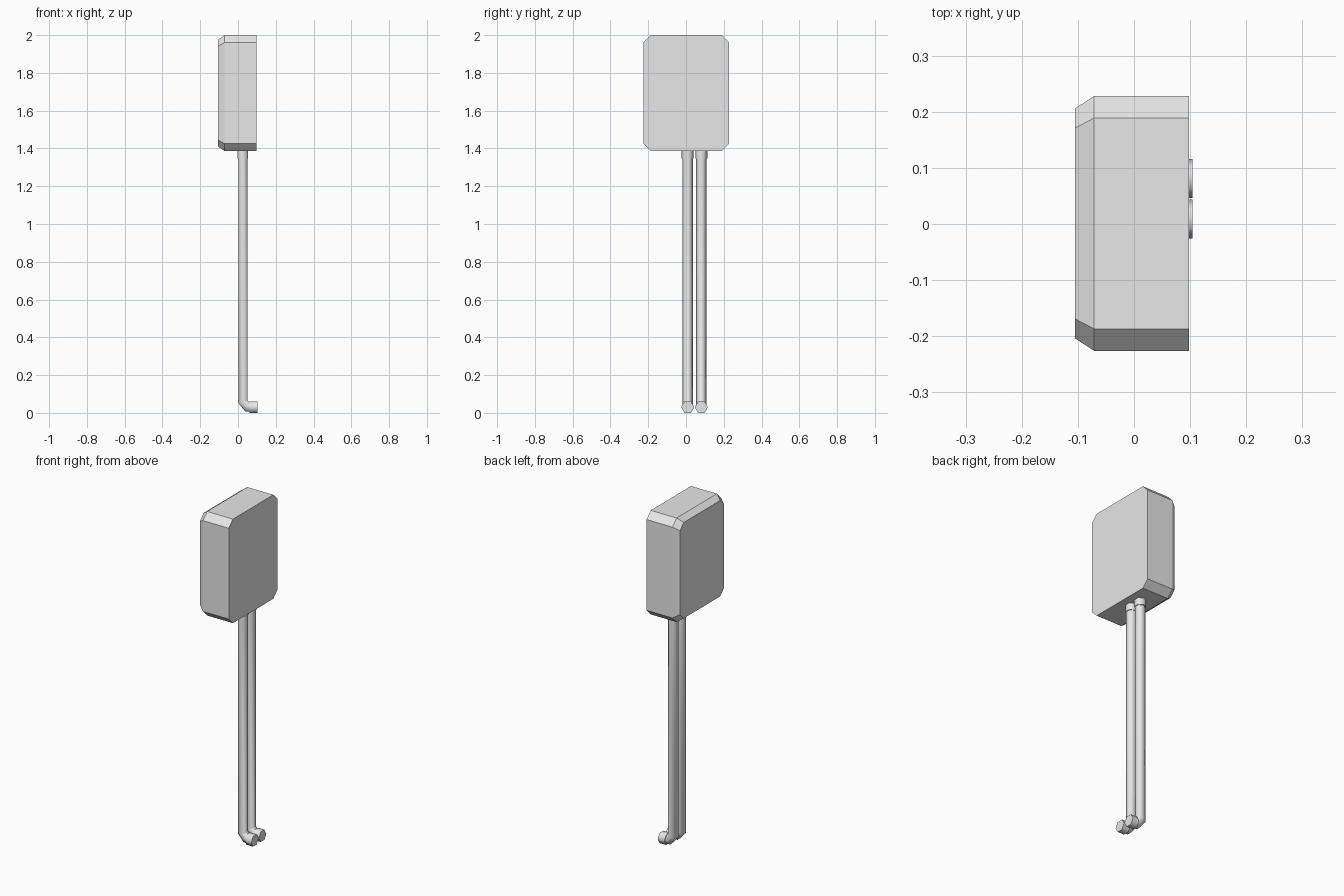
import bpy, bmesh, math
from mathutils import Vector

cube = bpy.data.objects.get("Cube")
if cube:
    bpy.data.objects.remove(cube, do_unlink=True)

# Single light grey for the whole model
grey = bpy.data.materials.new("light grey")
grey.use_nodes = True
grey.diffuse_color = (0.8, 0.8, 0.8, 1)
grey.node_tree.nodes["Principled BSDF"].inputs["Base Color"].default_value = (0.8, 0.8, 0.8, 1)


def loft(name, rings, smooth=False):
    """Skin a list of equal-length point rings and cap both ends."""
    bm = bmesh.new()
    loops = [[bm.verts.new(p) for p in ring] for ring in rings]
    n = len(loops[0])
    for a, b in zip(loops, loops[1:]):
        for i in range(n):
            f = bm.faces.new((a[i], a[(i + 1) % n], b[(i + 1) % n], b[i]))
            f.smooth = smooth
    bm.faces.new(loops[0])
    bm.faces.new(loops[-1])
    bmesh.ops.recalc_face_normals(bm, faces=bm.faces)
    mesh = bpy.data.meshes.new(name)
    bm.to_mesh(mesh)
    bm.free()
    mesh.materials.append(grey)
    obj = bpy.data.objects.new(name, mesh)
    bpy.context.collection.objects.link(obj)
    if smooth:
        bpy.ops.object.select_all(action="DESELECT")
        obj.select_set(True)
        bpy.context.view_layer.objects.active = obj
        bpy.ops.object.shade_smooth_by_angle(angle=math.radians(65))
    return obj


def hex_tube(name, path, radius):
    """Sweep a mitred hexagon, corners toward +-y, along a path in the xz plane."""
    path = [Vector(p) for p in path]
    side = Vector((0, 1, 0))
    rings = []
    for i, p in enumerate(path):
        before = (p - path[i - 1]).normalized() if i else None
        after = (path[i + 1] - p).normalized() if i + 1 < len(path) else None
        before, after = before or after, after or before
        tangent = (before + after).normalized()
        across = side.cross(tangent) / tangent.dot(before)
        rings.append([p + radius * (side * math.cos(k * math.pi / 3)
                                    + across * math.sin(k * math.pi / 3))
                      for k in range(6)])
    return loft(name, rings, smooth=True)


# Box with cut corners and one bevelled face
def box_ring(x, hy, hz, cut):
    corners = [(hy, hz - cut), (hy - cut, hz), (cut - hy, hz), (-hy, hz - cut),
               (-hy, cut - hz), (cut - hy, -hz), (hy - cut, -hz), (hy, cut - hz)]
    return [(x, y + 0.001, z + 1.693) for y, z in corners]


loft("box_body", [box_ring(-0.105, 0.205, 0.283, 0.035),
                  box_ring(-0.071, 0.227, 0.307, 0.039),
                  box_ring(0.098, 0.227, 0.307, 0.039)])

# Two pipes with a collar under the box and an end fitting at the foot
for label, y in (("front", 0.009), ("back", 0.081)):
    hex_tube(label + "_pipe", [(0.026, y, 1.39), (0.026, y, 0.06),
                               (0.05, y, 0.031), (0.09, y, 0.031)], 0.0275)
    hex_tube(label + "_collar", [(0.026, y, 1.39), (0.026, y, 1.346)], 0.032)
    hex_tube(label + "_end_fitting", [(0.061, y, 0.03), (0.104, y, 0.03)], 0.0345)
